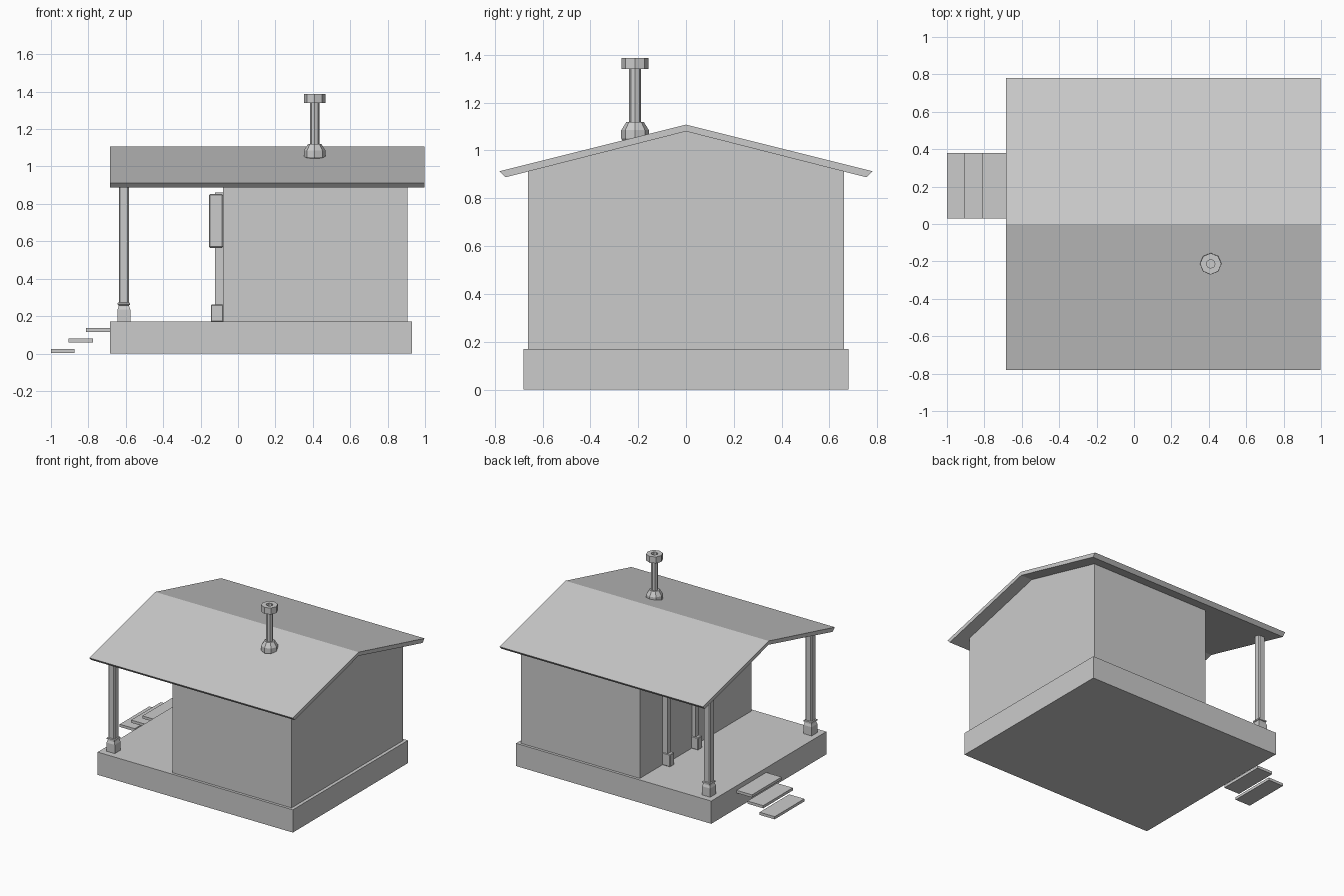
import bpy, math

if "Cube" in bpy.data.objects:
    bpy.data.objects.remove(bpy.data.objects["Cube"])


def make(name, verts, faces):
    me = bpy.data.meshes.new(name)
    me.from_pydata(verts, [], faces)
    me.update()
    ob = bpy.data.objects.new(name, me)
    bpy.context.collection.objects.link(ob)
    return ob


def prism(name, prof, x0, x1):
    """Extrude a counter-clockwise (y, z) profile along x."""
    n = len(prof)
    verts = [(x, y, z) for x in (x0, x1) for y, z in prof]
    faces = [tuple(reversed(range(n))), tuple(range(n, 2 * n))]
    faces += [(i, (i + 1) % n, (i + 1) % n + n, i + n) for i in range(n)]
    return make(name, verts, faces)


def box(name, x0, x1, y0, y1, z0, z1, bevel=0):
    ob = prism(name, [(y0, z0), (y1, z0), (y1, z1), (y0, z1)], x0, x1)
    if bevel:
        m = ob.modifiers.new("bevel", "BEVEL")
        m.width, m.segments = bevel, 1
    return ob


def lathe(name, prof, n, cx, cy, turn=0.0):
    """Faceted turned part from (radius, z) points, capped at both ends."""
    verts = [(cx + r * math.cos(turn + math.tau * k / n),
              cy + r * math.sin(turn + math.tau * k / n), z)
             for r, z in prof for k in range(n)]
    faces = [(i * n + k, i * n + (k + 1) % n, (i + 1) * n + (k + 1) % n, (i + 1) * n + k)
             for i in range(len(prof) - 1) for k in range(n)]
    faces.append(tuple(reversed(range(n))))
    faces.append(tuple(range((len(prof) - 1) * n, len(prof) * n)))
    return make(name, verts, faces)


# Foundation and gabled house body
box("foundation", -0.685, 0.93, -0.68, 0.68, 0, 0.17)
prism("house_body", [(-0.66, 0.17), (0.66, 0.17), (0.66, 0.914), (0, 1.08), (-0.66, 0.914)],
      -0.08, 0.905)

# Roof slab overhanging the porch
prism("roof", [(-0.755, 0.888), (0, 1.08), (0.755, 0.888), (0.78, 0.913), (0, 1.108),
               (-0.78, 0.913)], -0.685, 0.998)

# Porch posts with square stepped bases
for side, y in (("right", -0.6), ("left", 0.6)):
    box(side + "_post_shaft", -0.637, -0.583, y - 0.027, y + 0.027, 0.2, 0.935, 0.007)
    base = [(0.034, 0.17), (0.034, 0.235), (0.028, 0.252), (0.028, 0.258),
            (0.033, 0.261), (0.033, 0.27), (0.026, 0.274)]
    lathe(side + "_post_base", [(r * math.sqrt(2), z) for r, z in base], 4,
          -0.61, y, math.pi / 4)

# Floating porch steps
for i, (x0, x1, z) in enumerate([(-1.0, -0.875, 0.003), (-0.905, -0.775, 0.06),
                                 (-0.812, -0.685, 0.116)]):
    box(f"step_{i + 1}", x0, x1, 0.03, 0.38, z, z + 0.02)

# Door frame: jambs with feet, and a lintel
for side, y in (("right", 0.04), ("left", 0.37)):
    box(side + "_door_jamb", -0.122, -0.08, y - 0.02, y + 0.02, 0.17, 0.86)
    box(side + "_door_foot", -0.145, -0.08, y - 0.025, y + 0.025, 0.17, 0.262, 0.004)
box("door_lintel", -0.122, -0.08, 0.06, 0.35, 0.815, 0.86)
box("door_panel", -0.09, -0.08, 0.06, 0.35, 0.17, 0.815)

# Porch window: frame and glazing bars
wy0, wy1, wz0, wz1, t = -0.4, -0.1, 0.565, 0.853, 0.04
box("window_sill", -0.155, -0.08, wy0, wy1, wz0, wz0 + t, 0.006)
box("window_head", -0.155, -0.08, wy0, wy1, wz1 - t, wz1, 0.006)
for side, y in (("right", wy0), ("left", wy1 - t)):
    box(side + "_window_jamb", -0.155, -0.08, y, y + t, wz0, wz1, 0.006)
box("window_upright_bar", -0.105, -0.08, -0.26, -0.24, wz0 + t, wz1 - t)
box("window_cross_bar", -0.105, -0.08, wy0 + t, wy1 - t, 0.7, 0.72)

# Eight-sided chimney pipe with flared foot and hollow cap
lathe("chimney", [(0.045, 1.03), (0.058, 1.05), (0.058, 1.085), (0.036, 1.12), (0.025, 1.12),
                  (0.025, 1.34), (0.057, 1.34), (0.057, 1.388), (0.023, 1.388),
                  (0.023, 1.35)], 8, 0.41, -0.213)
